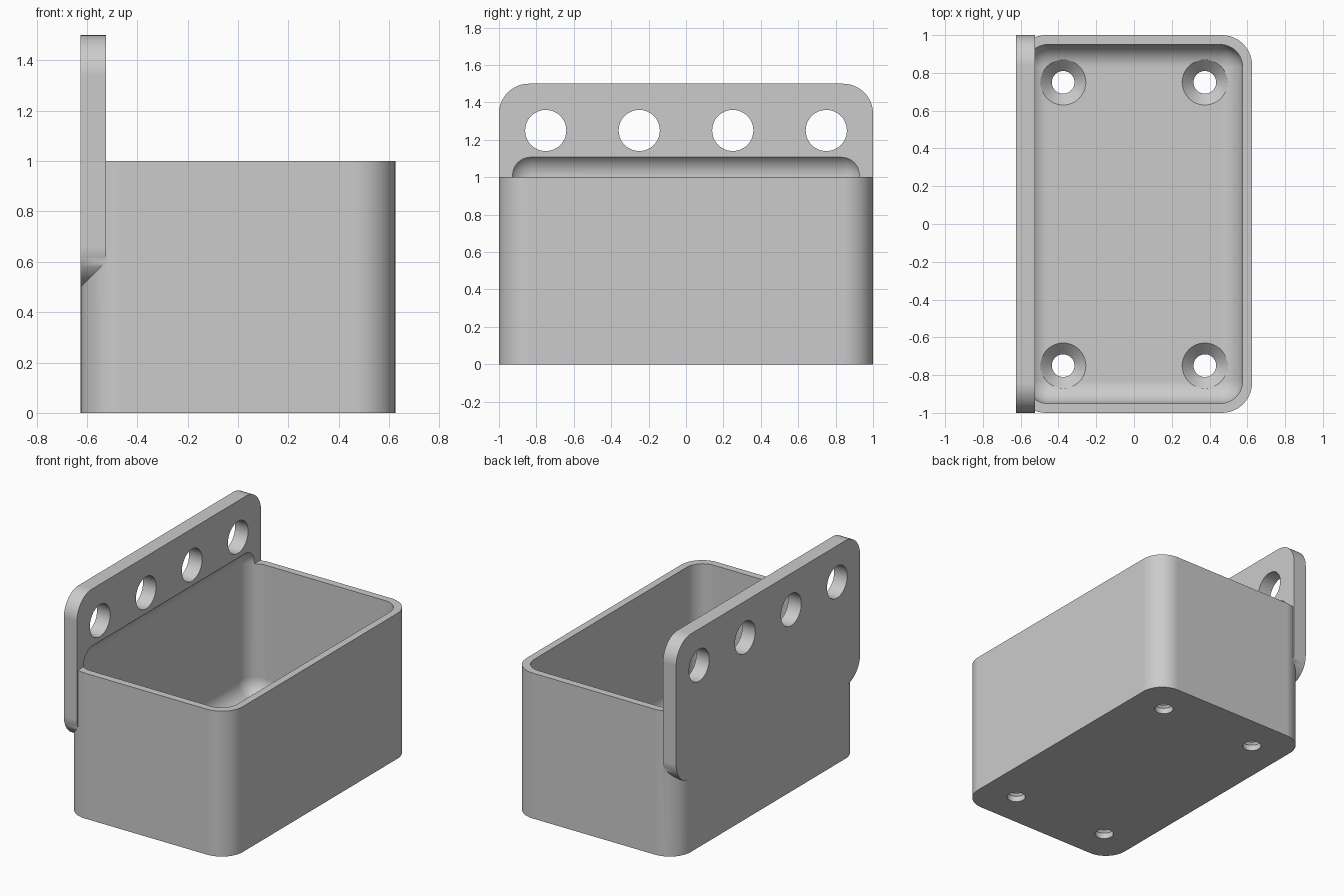
import bpy
import bmesh
from mathutils import Matrix, Vector

old = bpy.data.objects.get("Cube")
if old:
    bpy.data.objects.remove(old, do_unlink=True)

grey = bpy.data.materials.new("light_grey_plastic")
grey.use_nodes = True
colour = (0.6, 0.6, 0.6, 1)
grey.diffuse_color = colour
grey.node_tree.nodes["Principled BSDF"].inputs["Base Color"].default_value = colour


def make_object(name, bm):
    bmesh.ops.recalc_face_normals(bm, faces=bm.faces)
    mesh = bpy.data.meshes.new(name)
    bm.to_mesh(mesh)
    bm.free()
    mesh.materials.append(grey)
    obj = bpy.data.objects.new(name, mesh)
    bpy.context.collection.objects.link(obj)
    return obj


def rounded_box(name, low, high, radius, axis=None):
    """Box with edges along one axis rounded, or every edge if axis is None."""
    low, high = Vector(low), Vector(high)
    bm = bmesh.new()
    bmesh.ops.create_cube(bm, size=1)
    bmesh.ops.scale(bm, vec=high - low, verts=bm.verts)
    bmesh.ops.translate(bm, vec=(low + high) / 2, verts=bm.verts)
    edges = [e for e in bm.edges if axis is None
             or abs((e.verts[0].co - e.verts[1].co)[axis]) > 0.01]
    bmesh.ops.bevel(bm, geom=edges, offset=radius, segments=12,
                    profile=0.5, affect='EDGES')
    return make_object(name, bm)


def round_cutter(name, rings, matrix):
    """Turned solid from (radius, height) rings."""
    bm = bmesh.new()
    loops = []
    for radius, height in rings:
        ring = bmesh.ops.create_circle(bm, segments=48, radius=radius)["verts"]
        bmesh.ops.translate(bm, vec=(0, 0, height), verts=ring)
        loops.append(ring)
    for a, b in zip(loops, loops[1:]):
        for i in range(len(a)):
            j = (i + 1) % len(a)
            bm.faces.new((a[i], a[j], b[j], b[i]))
    bm.faces.new(loops[0])
    bm.faces.new(loops[-1])
    bm.transform(matrix)
    return make_object(name, bm)


def combine(target, other, operation):
    bpy.context.view_layer.objects.active = target
    mod = target.modifiers.new("combine", 'BOOLEAN')
    mod.operation = operation
    mod.solver = 'EXACT'
    mod.object = other
    bpy.ops.object.modifier_apply(modifier=mod.name)
    bpy.data.objects.remove(other, do_unlink=True)


X, OUTER, WALL = 0.625, 0.16, 0.05
FLOOR, PLATE = 0.1, 0.1

# Bin body joined with the hanging plate
storage_bin = rounded_box("storage_bin", (-X, -1, 0), (X, 1, 1), OUTER, axis=2)
plate = rounded_box("hanging_plate", (-X, -1, 0.5), (PLATE - X, 1, 1.5), OUTER, axis=0)
combine(storage_bin, plate, 'UNION')

# Filleted cavity, which also scoops the plate above the rim
cavity = rounded_box("cavity_cutter", (WALL - X, WALL - 1, FLOOR),
                     (X - WALL, 1 - WALL, 1.13), 0.12)
combine(storage_bin, cavity, 'DIFFERENCE')

# Row of hanging holes through the plate
for i in range(4):
    place = Matrix.Translation((-X, -0.75 + 0.5 * i, 1.25)) @ Matrix.Rotation(1.5707963, 4, 'Y')
    hole = round_cutter("hanging_hole_cutter", [(0.11, -0.1), (0.11, 0.2)], place)
    combine(storage_bin, hole, 'DIFFERENCE')

# Countersunk screw holes in the floor
for x in (-0.375, 0.375):
    for y in (-0.75, 0.75):
        rings = [(0.06, -0.1), (0.06, 0.04), (0.12, FLOOR), (0.12, 0.3)]
        hole = round_cutter("screw_hole_cutter", rings, Matrix.Translation((x, y, 0)))
        combine(storage_bin, hole, 'DIFFERENCE')

# Smooth fillets with crisp rims
bpy.ops.object.select_all(action='DESELECT')
storage_bin.select_set(True)
bpy.context.view_layer.objects.active = storage_bin
bpy.ops.object.shade_smooth_by_angle(angle=0.52)
weighted = storage_bin.modifiers.new("even_shading", 'WEIGHTED_NORMAL')
weighted.keep_sharp = True
